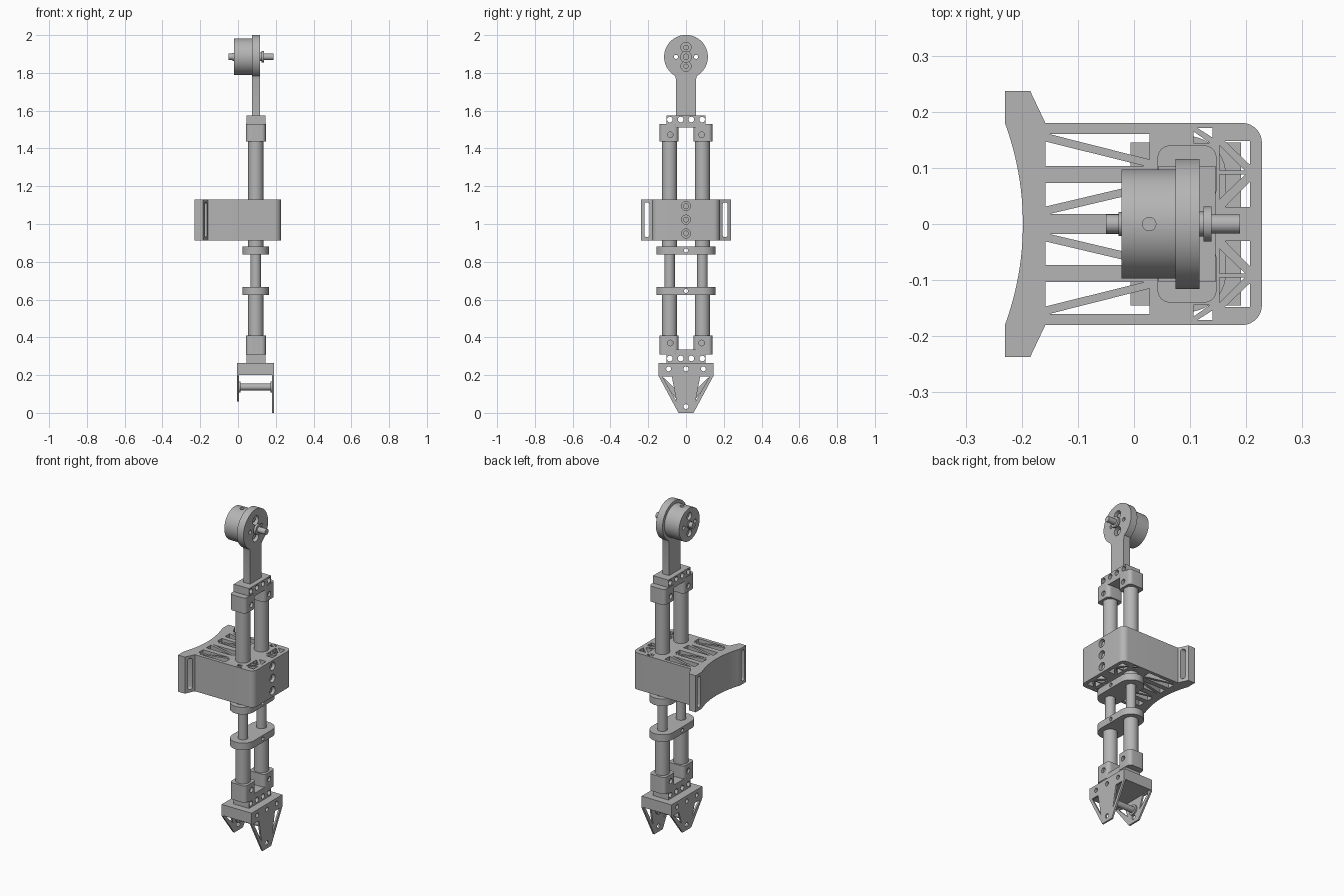
import bpy, bmesh
from math import sin, cos, radians
from mathutils import Vector

if "Cube" in bpy.data.objects:
    bpy.data.objects.remove(bpy.data.objects["Cube"])

GREY = (0.46, 0.46, 0.46, 1)
metal = bpy.data.materials.new("plain grey")
metal.use_nodes = True
metal.diffuse_color = GREY
bsdf = next(n for n in metal.node_tree.nodes if n.type == "BSDF_PRINCIPLED")
bsdf.inputs["Base Color"].default_value = GREY


# 2D profile helpers
def arc(cx, cy, r, a0, a1, n=8):
    steps = [radians(a0 + (a1 - a0) * i / n) for i in range(n + 1)]
    return [(cx + r * cos(a), cy + r * sin(a)) for a in steps]


def circle(cx, cy, r, n=32):
    return arc(cx, cy, r, 0, 360 - 360 / n, n - 1)


def rect(x0, x1, y0, y1):
    return [(x0, y0), (x1, y0), (x1, y1), (x0, y1)]


def rounded(x0, x1, y0, y1, r):
    return (arc(x1 - r, y1 - r, r, 0, 90) + arc(x0 + r, y1 - r, r, 90, 180)
            + arc(x0 + r, y0 + r, r, 180, 270) + arc(x1 - r, y0 + r, r, 270, 360))


def flip(pts, axis_index):
    return [tuple(-c if i == axis_index else c for i, c in enumerate(p)) for p in pts]


# Extruded shapes are (profile, axis, low, high)
def mesh_of(name, shapes):
    bm = bmesh.new()
    for pts, axis, lo, hi in shapes:
        place = {"x": lambda a, b, d: (d, a, b), "z": lambda a, b, d: (a, b, d)}[axis]
        face = bm.faces.new([bm.verts.new(place(a, b, lo)) for a, b in pts])
        out = bmesh.ops.extrude_face_region(bm, geom=[face])
        verts = [v for v in out["geom"] if isinstance(v, bmesh.types.BMVert)]
        bmesh.ops.translate(bm, verts=verts, vec=Vector(place(0, 0, hi - lo)))
    bmesh.ops.recalc_face_normals(bm, faces=bm.faces)
    mesh = bpy.data.meshes.new(name)
    bm.to_mesh(mesh)
    bm.free()
    mesh.materials.append(metal)
    obj = bpy.data.objects.new(name, mesh)
    bpy.context.collection.objects.link(obj)
    return obj


def part(name, shape, cuts=()):
    obj = mesh_of(name, [shape])
    bpy.ops.object.select_all(action="DESELECT")
    bpy.context.view_layer.objects.active = obj
    obj.select_set(True)
    if cuts:
        cutter = mesh_of(name + "_cutter", cuts)
        mod = obj.modifiers.new("cut", "BOOLEAN")
        mod.operation, mod.solver, mod.object = "DIFFERENCE", "EXACT", cutter
        mod.use_self = True
        bpy.ops.object.modifier_apply(modifier=mod.name)
        bpy.data.objects.remove(cutter)
    bpy.ops.object.shade_smooth_by_angle(angle=radians(30))
    return obj


def hole(y, z, r, lo=-0.5, hi=0.5):
    return (circle(y, z, r, 20), "x", lo, hi)


TX, TY = 0.094, 0.087  # tube centre

# Central bracket with lattice pockets
outline = ([(-0.23, -0.237), (-0.185, -0.237), (-0.158, -0.18)]
           + arc(0.193, -0.145, 0.035, -90, 0) + arc(0.193, 0.145, 0.035, 0, 90)
           + [(-0.158, 0.18), (-0.185, 0.237), (-0.23, 0.237)]
           + arc(-0.72, 0, 0.522, 20.2, -20.2, 24))
pockets = [
    [(-0.15, 0.16), (0.028, 0.16), (0.028, 0.115)],
    [(-0.158, 0.147), (-0.158, 0.103), (0.02, 0.103)],
    [(-0.158, 0.031), (-0.158, 0.073), (0.02, 0.073)],
    [(-0.15, 0.018), (0.028, 0.018), (0.028, 0.06)],
    [(0.162, 0.148), (0.207, 0.148), (0.207, 0.105)],
    [(0.152, 0.141), (0.152, 0.095), (0.198, 0.095)],
    [(0.152, 0.044), (0.152, 0.088), (0.198, 0.088)],
    [(0.162, 0.03), (0.207, 0.03), (0.207, 0.076)],
    [(0.113, 0.171), (0.14, 0.171), (0.14, 0.154)],
    [(0.106, 0.165), (0.106, 0.144), (0.136, 0.144)],
]
bolt_heights = (0.95, 1.023, 1.095)
cuts = [hole(0, z, 0.024, 0.2, 0.3) for z in bolt_heights]
for p in pockets:
    cuts += [(p, "z", 0.8, 1.2), (flip(p, 1), "z", 0.8, 1.2)]
slot = rounded(0.194, 0.22, 0.93, 1.115, 0.012)
cuts += [(slot, "x", -0.3, -0.1), (flip(slot, 0), "x", -0.3, -0.1)]
part("bracket_body", (outline, "z", 0.912, 1.13), cuts)
for z in bolt_heights:
    part("bracket_bolt", (circle(0, z, 0.015), "x", 0.19, 0.215))

# Paired tubes and end sockets
for side, label in ((1, "left"), (-1, "right")):
    y = side * TY
    for kind, r, lo, hi in (("upper", 0.04, 0.86, 1.5), ("middle", 0.028, 0.64, 0.87),
                            ("lower", 0.04, 0.33, 0.645)):
        part(f"{kind}_tube_{label}", (circle(TX, y, r), "z", lo, hi))
    for kind, lo, hi, hz in (("upper", 1.437, 1.53, 1.472), ("lower", 0.31, 0.41, 0.37)):
        y0, y1 = sorted((side * 0.04, side * 0.14))
        part(f"{kind}_socket_{label}", (rounded(0.042, 0.147, y0, y1, 0.022), "z", lo, hi),
             [hole(side * 0.083, hz, 0.015)])

# Drilled cross bars joining the sockets
for kind, lo, hi, hz in (("upper", 1.51, 1.575, 1.553), ("lower", 0.26, 0.335, 0.288)):
    part(f"{kind}_cross_bar", (rect(0.044, 0.145, -0.103, 0.103), "z", lo, hi),
         [hole(y, hz, 0.015) for y in (-0.085, -0.028, 0.028, 0.085)])

# Stadium-shaped tube clamps
for kind, lo in (("upper", 0.838), ("lower", 0.625)):
    stadium = arc(TX, TY, 0.07, 0, 180, 20) + arc(TX, -TY, 0.07, 180, 360, 20)
    part(f"{kind}_clamp", (stadium, "z", lo, lo + 0.042), [hole(0, lo + 0.021, 0.011)])

# Top arm and motor
HZ = 1.885
arm = arc(0, HZ, 0.116, -60, 240, 56) + [(-0.053, 1.765), (-0.053, 1.57),
                                        (0.053, 1.57), (0.053, 1.765)]
pins = [hole(y, HZ, 0.011) for y in (-0.053, 0.053)]
ports = [(0, HZ + 0.05), (0, HZ - 0.05)]
part("top_arm", (arm, "x", 0.074, 0.117), pins + [hole(y, z, 0.027) for y, z in ports])
part("motor_drum", (circle(0, HZ, 0.097, 64), "x", -0.022, 0.074),
     pins + [hole(y, z, 0.022, -0.1, -0.005) for y, z in ports]
     + [(circle(0.027, 0, 0.012, 20), "z", 1.95, 2.1)])
for y, z in ports:
    part("motor_port_boss", (circle(y, z, 0.014), "x", 0.07, 0.105))
for name, r, lo, hi in (("motor_shaft", 0.017, -0.05, 0.189), ("rear_collar", 0.021, -0.028, -0.02),
                        ("front_collar", 0.022, 0.11, 0.125), ("front_hub", 0.031, 0.124, 0.138)):
    part(name, (circle(0, HZ, r), "x", lo, hi))

# Gripper base, jaw plates and roller
part("gripper_base", (rect(-0.005, 0.19, -0.145, 0.145), "z", 0.2, 0.265),
     [hole(y, 0.233, 0.013) for y in (-0.092, 0, 0.092)])


def jaw(name, lo, hi, tip):
    half = [(0.145, 0.265), (0.145, 0.195), (0.04, tip)]
    plate = flip(half, 0) + half[::-1]
    window = [(0.125, 0.193), (0.075, 0.193), (0.05, tip + 0.06)]
    part(name, (plate, "x", lo, hi),
         [(window, "x", -0.5, 0.5), (flip(window, 0), "x", -0.5, 0.5), hole(0, tip + 0.033, 0.013)]
         + [hole(y, 0.233, 0.013) for y in (-0.092, 0, 0.092)])


jaw("front_jaw", 0.181, 0.191, 0.0)
jaw("rear_jaw", -0.006, 0.004, 0.06)
part("jaw_roller", (circle(0, 0.137, 0.018), "x", 0.0, 0.185))
for x in (0.002, 0.172):
    part("roller_flange", (circle(0, 0.137, 0.03), "x", x, x + 0.01))
